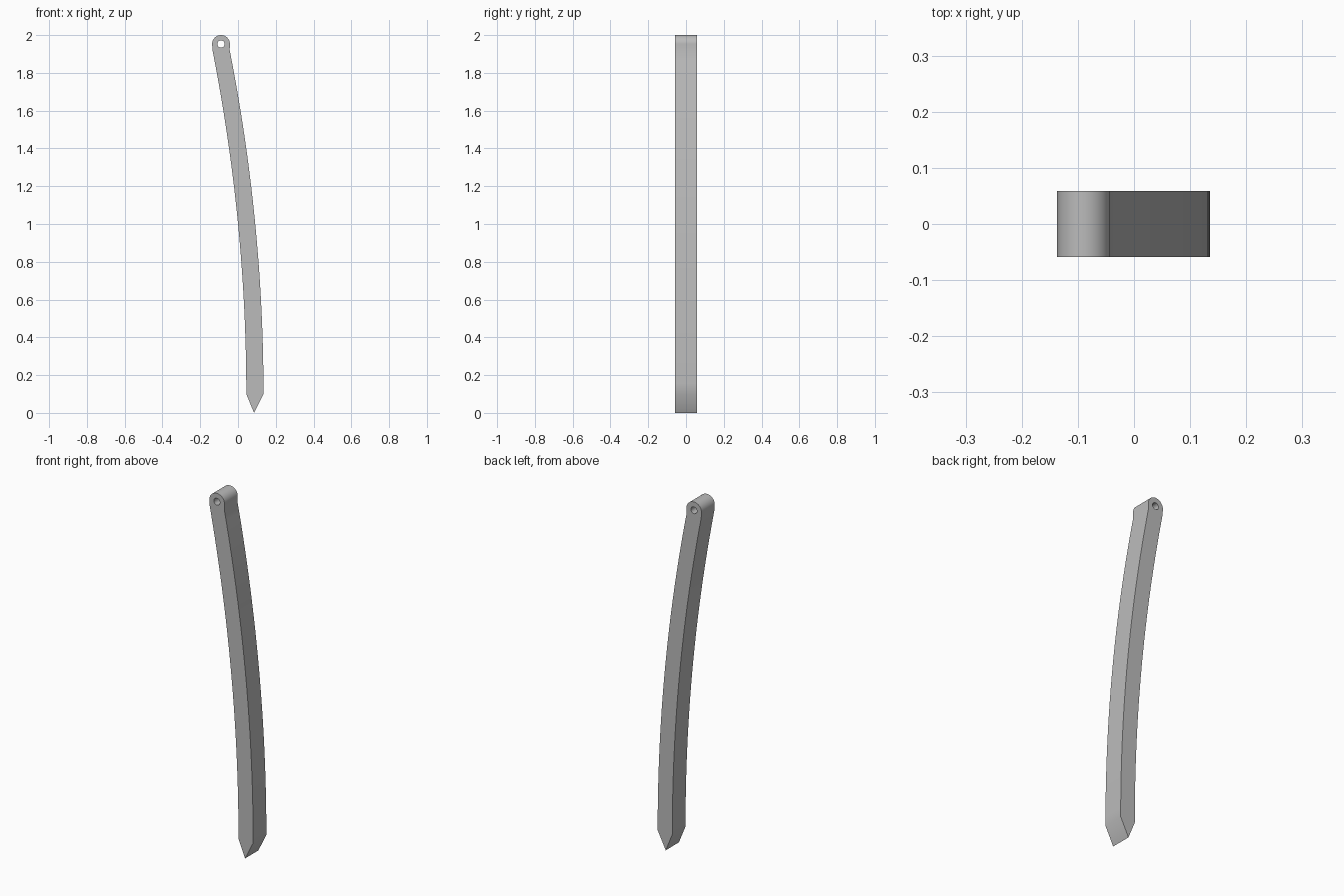
import bpy, bmesh
from math import sin, cos, pi, radians

if "Cube" in bpy.data.objects:
    bpy.data.objects.remove(bpy.data.objects["Cube"])

HALF_DEPTH = 0.0585
EYE_X, EYE_Z = -0.09, 1.953
EYE_R, HOLE_R = 0.047, 0.019
NECK_Z, SHOULDER_Z = 1.92, 0.1
BEND = 9.25          # radius of the long sweep
STEPS = 32


def sweep(x_base, z):
    """Side edge of the bar, vertical at the shoulder and leaning over above."""
    return x_base - (z - SHOULDER_Z) ** 2 / (2 * BEND)


def arc(radius, start, end, count):
    angles = [start + (end - start) * i / count for i in range(count + 1)]
    return [(EYE_X + radius * cos(a), EYE_Z + radius * sin(a)) for a in angles]


# Outline: point, right edge, rounded eye end, left edge
heights = [SHOULDER_Z + (NECK_Z - SHOULDER_Z) * i / STEPS for i in range(STEPS + 1)]
outline = [(0.085, 0)]
outline += [(sweep(0.135, z), z) for z in heights]
outline += arc(EYE_R, 0, pi, 24)
outline += [(sweep(0.044, z), z) for z in reversed(heights)]
hole = arc(HOLE_R, 0, 2 * pi, 32)[:-1]

# Filled flat profile with the pin hole, extruded to the bar's depth
curve = bpy.data.curves.new("curved_bar", "CURVE")
curve.dimensions = "2D"
curve.fill_mode = "BOTH"
curve.extrude = HALF_DEPTH
for points in (outline, hole):
    spline = curve.splines.new("POLY")
    spline.points.add(len(points) - 1)
    for point, (x, z) in zip(spline.points, points):
        point.co = (x, z, 0, 1)
    spline.use_cyclic_u = True

bar = bpy.data.objects.new("curved_bar", curve)
bpy.context.collection.objects.link(bar)
bpy.ops.object.select_all(action="DESELECT")
bar.select_set(True)
bpy.context.view_layer.objects.active = bar
bar.rotation_euler.x = radians(90)
bpy.ops.object.convert(target="MESH")
bpy.ops.object.transform_apply(location=False, rotation=True, scale=False)

# Weld the caps to the walls
bm = bmesh.new()
bm.from_mesh(bar.data)
bmesh.ops.remove_doubles(bm, verts=bm.verts, dist=0.0002)
bmesh.ops.recalc_face_normals(bm, faces=bm.faces)
bm.to_mesh(bar.data)
bm.free()
bpy.ops.object.shade_smooth_by_angle(angle=radians(30))

# Plain grey
grey = bpy.data.materials.new("plain_grey")
grey.use_nodes = True
colour = (0.5, 0.5, 0.5, 1)
grey.diffuse_color = colour
grey.node_tree.nodes["Principled BSDF"].inputs["Base Color"].default_value = colour
bar.data.materials.clear()
bar.data.materials.append(grey)
